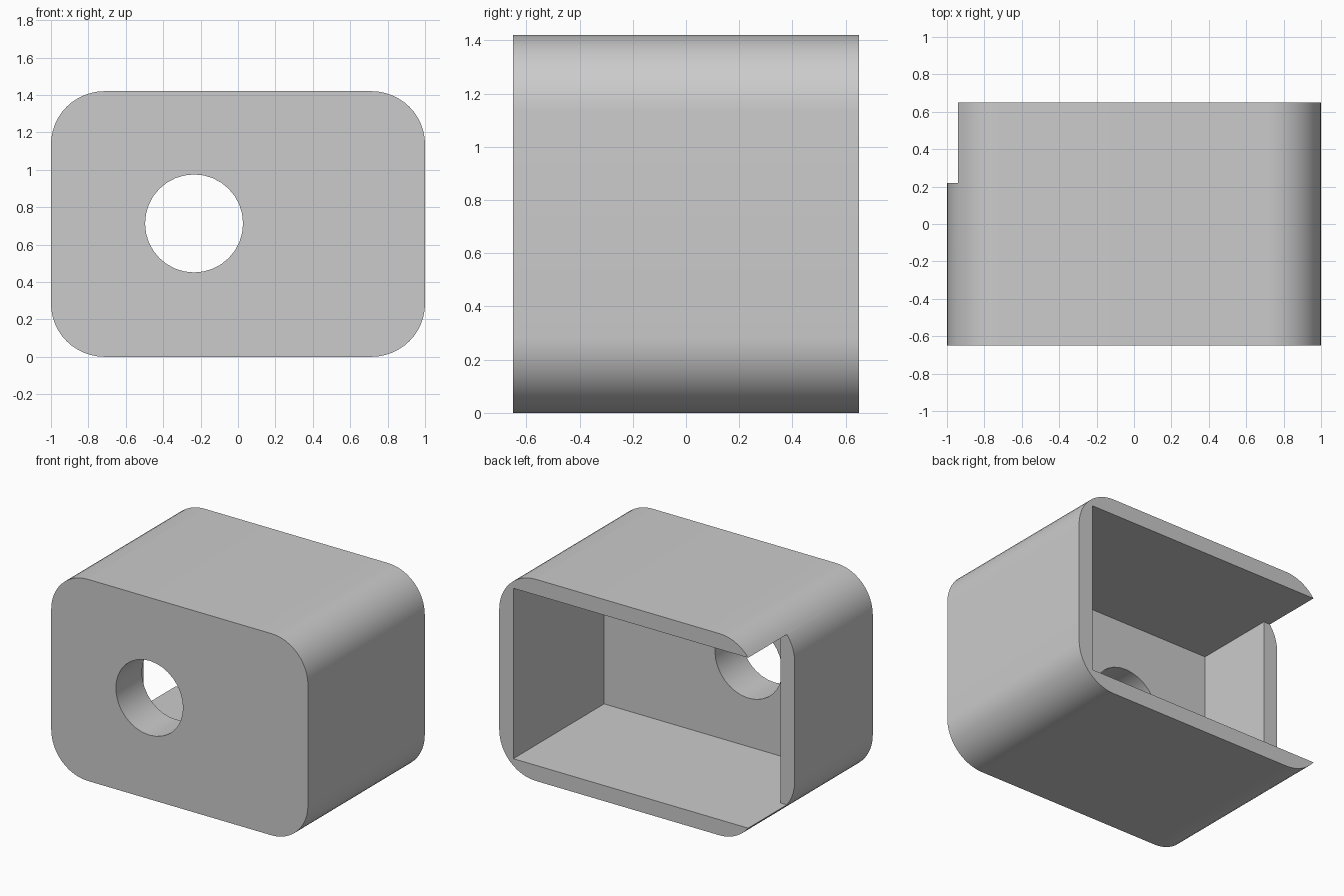
import bpy, bmesh
from math import sin, cos, pi
from mathutils import Vector

if "Cube" in bpy.data.objects:
    bpy.data.objects.remove(bpy.data.objects["Cube"])

W, D, H = 1.0, 0.65, 1.42     # half width, half depth, height
R, T = 0.285, 0.11            # corner radius, wall thickness


def prism(name, profile, offset):
    """Extrude a closed planar profile along an offset vector."""
    bm = bmesh.new()
    face = bm.faces.new([bm.verts.new(p) for p in profile])
    ext = bmesh.ops.extrude_face_region(bm, geom=[face], use_keep_orig=True)
    verts = [g for g in ext["geom"] if isinstance(g, bmesh.types.BMVert)]
    bmesh.ops.translate(bm, verts=verts, vec=Vector(offset))
    bmesh.ops.recalc_face_normals(bm, faces=bm.faces)
    mesh = bpy.data.meshes.new(name)
    bm.to_mesh(mesh)
    bm.free()
    obj = bpy.data.objects.new(name, mesh)
    bpy.context.collection.objects.link(obj)
    return obj


def arc(cx, cz, r, start, sweep, steps, y):
    return [(cx + r * cos(start + sweep * i / steps), y,
             cz + r * sin(start + sweep * i / steps)) for i in range(steps + 1)]


# Rounded housing block
outline = []
corners = [(W - R, H - R), (R - W, H - R), (R - W, R), (W - R, R)]
for i, (cx, cz) in enumerate(corners):
    outline += arc(cx, cz, R, i * pi / 2, pi / 2, 12, -D)
housing = prism("housing", outline, (0, 2 * D, 0))

# Rear cavity joined with the opening in the left wall
X = W - T
plan = [(X, -0.36), (X, 1), (-1.2, 1), (-1.2, 0.22), (-X, 0.22), (-X, -0.36)]
cavity = prism("cavity_cutter", [(x, y, T) for x, y in plan], (0, 0, H - 2 * T))

# Round hole through the front wall
circle = arc(-0.235, 0.713, 0.262, 0, 2 * pi, 32, -1)[:-1]
hole = prism("hole_cutter", circle, (0, 0.8, 0))

for cutter in (cavity, hole):
    cutter.hide_render = True
    mod = housing.modifiers.new(cutter.name, "BOOLEAN")
    mod.operation, mod.solver, mod.object = "DIFFERENCE", "EXACT", cutter

# Apply the cuts, drop the cutters and shade the round corners smoothly
bpy.context.view_layer.objects.active = housing
housing.select_set(True)
for mod in list(housing.modifiers):
    bpy.ops.object.modifier_apply(modifier=mod.name)
for cutter in (cavity, hole):
    bpy.data.objects.remove(cutter)
bpy.ops.object.shade_smooth_by_angle(angle=pi / 6)
